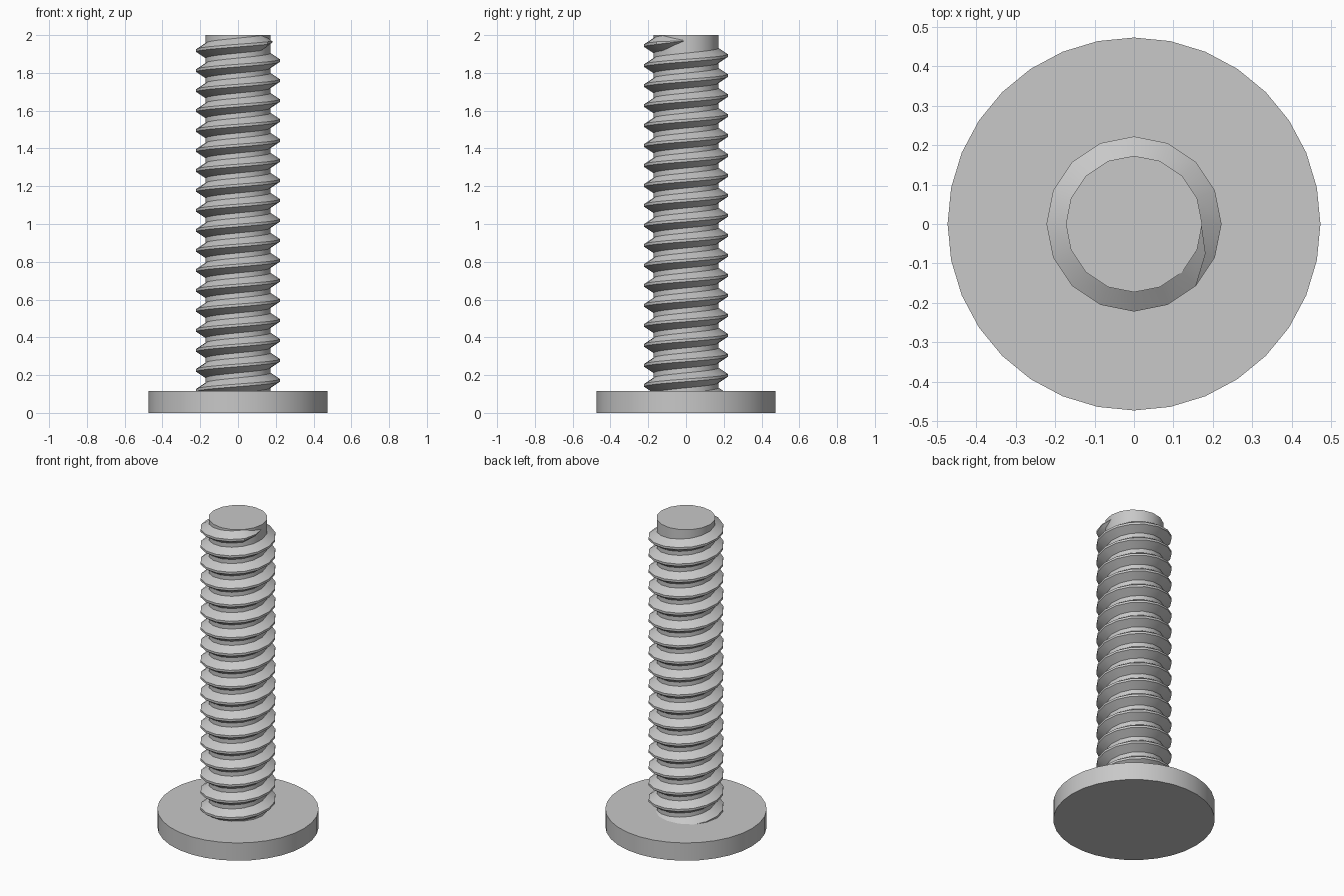
import bpy, bmesh, math

cube = bpy.data.objects.get("Cube")
if cube:
    bpy.data.objects.remove(cube, do_unlink=True)

steel = bpy.data.materials.new("grey_steel")
steel.use_nodes = True
colour = (0.578, 0.578, 0.578, 1.0)
steel.diffuse_color = colour
steel.node_tree.nodes["Principled BSDF"].inputs["Base Color"].default_value = colour

SIDES = 16
SHAFT_R, CREST_R = 0.173, 0.222
HEAD_TOP = 0.115


def finish(obj, name):
    obj.name = name
    obj.data.name = name
    obj.data.materials.append(steel)
    bpy.ops.object.select_all(action="DESELECT")
    obj.select_set(True)
    bpy.context.view_layer.objects.active = obj
    bpy.ops.object.shade_smooth_by_angle(angle=math.radians(30))


def cylinder(name, radius, sides, bottom, top):
    bpy.ops.mesh.primitive_cylinder_add(
        vertices=sides, radius=radius, depth=top - bottom,
        location=(0, 0, (top + bottom) / 2))
    finish(bpy.context.object, name)


def thread(name, pitch, end_z, turns):
    """Sweep a blunt V section up a right-handed helix, tapering at the end."""
    bm = bmesh.new()
    steps = turns * SIDES
    root, crest = 0.041, 0.007
    inner = SHAFT_R - 0.002
    previous = None
    for i in range(steps + 1):
        angle = math.tau * i / SIDES
        z = end_z - pitch * (steps - i) / SIDES
        size = min(1.0, (steps - i) / 2)
        outer = inner + (CREST_R - inner) * size
        section = [(inner, -root * size), (outer, -crest * size),
                   (outer, crest * size), (inner, root * size)]
        ring = [bm.verts.new((r * math.cos(angle), r * math.sin(angle), z + dz))
                for r, dz in section]
        if previous:
            for j in range(4):
                k = (j + 1) % 4
                bm.faces.new((previous[j], ring[j], ring[k], previous[k]))
        else:
            bm.faces.new(ring)
        previous = ring
    bmesh.ops.remove_doubles(bm, verts=bm.verts, dist=0.0001)
    bmesh.ops.recalc_face_normals(bm, faces=bm.faces)
    # Trim the part buried in the head
    bmesh.ops.bisect_plane(bm, geom=bm.verts[:] + bm.edges[:] + bm.faces[:],
                           plane_co=(0, 0, HEAD_TOP - 0.005),
                           plane_no=(0, 0, 1), clear_inner=True)
    mesh = bpy.data.meshes.new(name)
    bm.to_mesh(mesh)
    bm.free()
    obj = bpy.data.objects.new(name, mesh)
    bpy.context.collection.objects.link(obj)
    finish(obj, name)


# Flat round head, plain shaft and the helical thread around it
cylinder("head", 0.473, 32, 0.0, HEAD_TOP)
cylinder("shaft", SHAFT_R, SIDES, HEAD_TOP - 0.02, 2.0)
thread("screw_thread", 0.1058, 1.971, 18)
